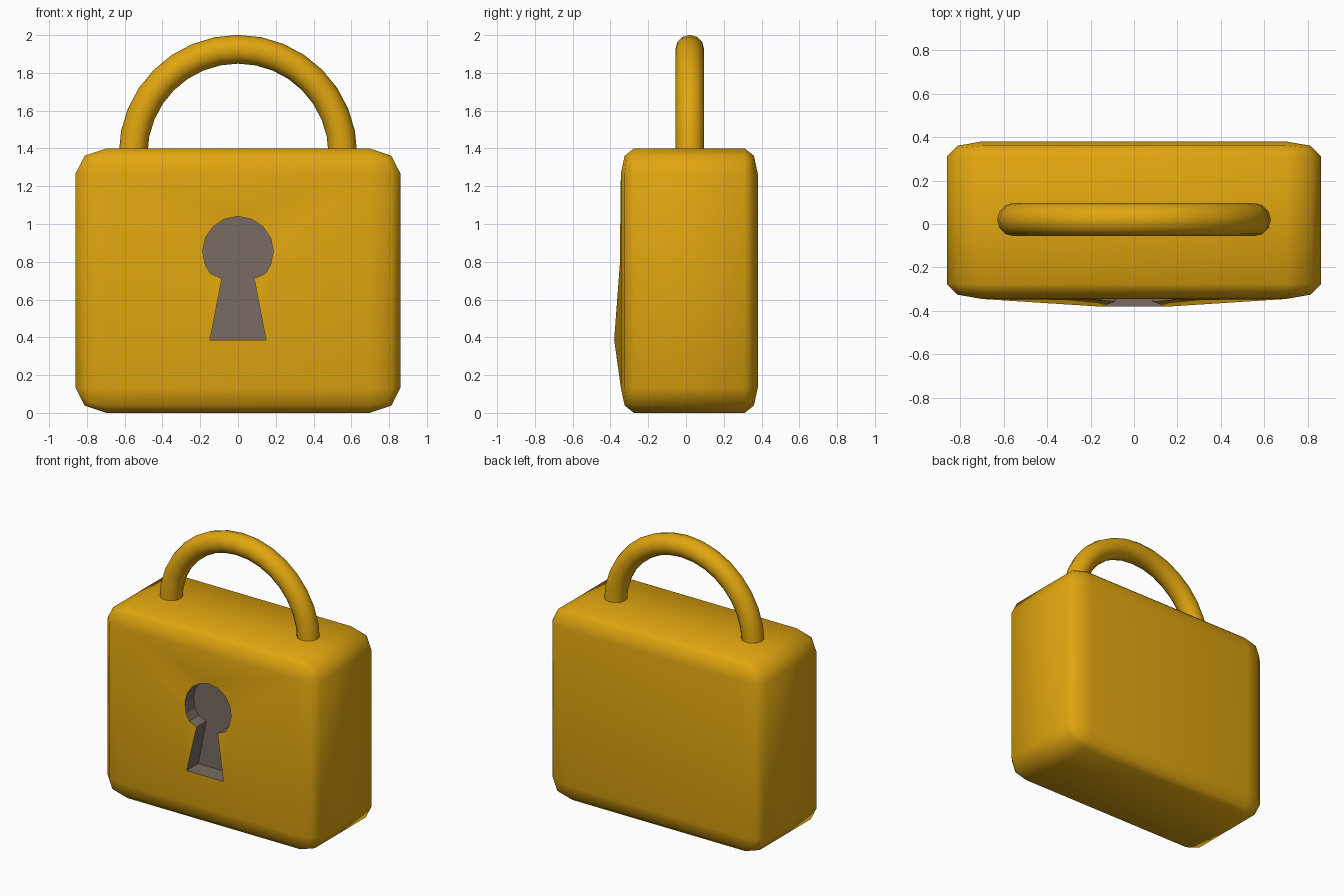
import bpy, bmesh, math
from mathutils import Matrix, Vector

if "Cube" in bpy.data.objects:
    bpy.data.objects.remove(bpy.data.objects["Cube"])


def material(name, rgb):
    m = bpy.data.materials.new(name)
    m.diffuse_color = (*rgb, 1)
    m.use_nodes = True
    m.node_tree.nodes["Principled BSDF"].inputs["Base Color"].default_value = m.diffuse_color
    return m


gold = material("gold", (0.75, 0.38, 0.005))
grey = material("warm_grey", (0.188, 0.15, 0.127))


def finish(bm, name, mats):
    bmesh.ops.recalc_face_normals(bm, faces=bm.faces[:])
    me = bpy.data.meshes.new(name)
    bm.to_mesh(me)
    bm.free()
    for m in mats:
        me.materials.append(m)
    ob = bpy.data.objects.new(name, me)
    bpy.context.collection.objects.link(ob)
    return ob


# Lock body: rounded unit cube stretched to size
FRONT, BACK = -0.345, 0.38
bm = bmesh.new()
bmesh.ops.create_cube(bm, size=1)
bmesh.ops.bevel(bm, geom=bm.edges[:], offset=0.095, segments=2,
                profile=0.5, affect='EDGES')
bm.transform(Matrix.Translation((0, (FRONT + BACK) / 2, 0.70))
             @ Matrix.Diagonal((1.72, BACK - FRONT, 1.40, 1)))
bm.normal_update()

# Open the flat front panel
panel = max(bm.faces, key=lambda f: -f.calc_center_median().y)
outer = panel.edges[:]
bmesh.ops.delete(bm, geom=[panel], context='FACES_ONLY')

# Keyhole outline: round top and flared slot, leaning forward at the bottom
half = [(0.187 * math.sin(a), 0.855 + 0.185 * math.cos(a))
        for a in (math.radians(22.5 * i) for i in range(1, 6))]
half += [(0.146, 0.738), (0.085, 0.712), (0.148, 0.387)]
outline = [(0, 1.04)] + half + [(-x, z) for x, z in reversed(half)]
rim = [bm.verts.new((x, FRONT - 0.0745 * (0.86 - z), z)) for x, z in outline]
floor = [bm.verts.new((x, -0.245, z)) for x, z in outline]
n = len(rim)
rim_edges = [bm.edges.new((rim[i], rim[(i + 1) % n])) for i in range(n)]

# Front panel around the keyhole
bmesh.ops.triangle_fill(bm, use_beauty=True, use_dissolve=False,
                        edges=outer + rim_edges, normal=Vector((0, -1, 0)))
for f in bm.faces:
    f.smooth = True

# Keyhole walls and floor
recess = [bm.faces.new((rim[i], rim[(i + 1) % n], floor[(i + 1) % n], floor[i]))
          for i in range(n)]
recess.append(bm.faces.new(floor))
for f in recess:
    f.material_index = 1
    f.smooth = False
finish(bm, "lock_body", [gold, grey])

# Shackle: half ring sunk slightly into the body
bm = bmesh.new()
bmesh.ops.create_circle(bm, segments=12, radius=0.076,
                        matrix=Matrix.Translation((0.555, 0.02, 1.37)))
bmesh.ops.spin(bm, geom=bm.verts[:] + bm.edges[:], cent=(0, 0.02, 1.37),
               axis=(0, -1, 0), angle=math.pi, steps=16)
for f in bm.faces:
    f.smooth = True
finish(bm, "shackle", [gold])
